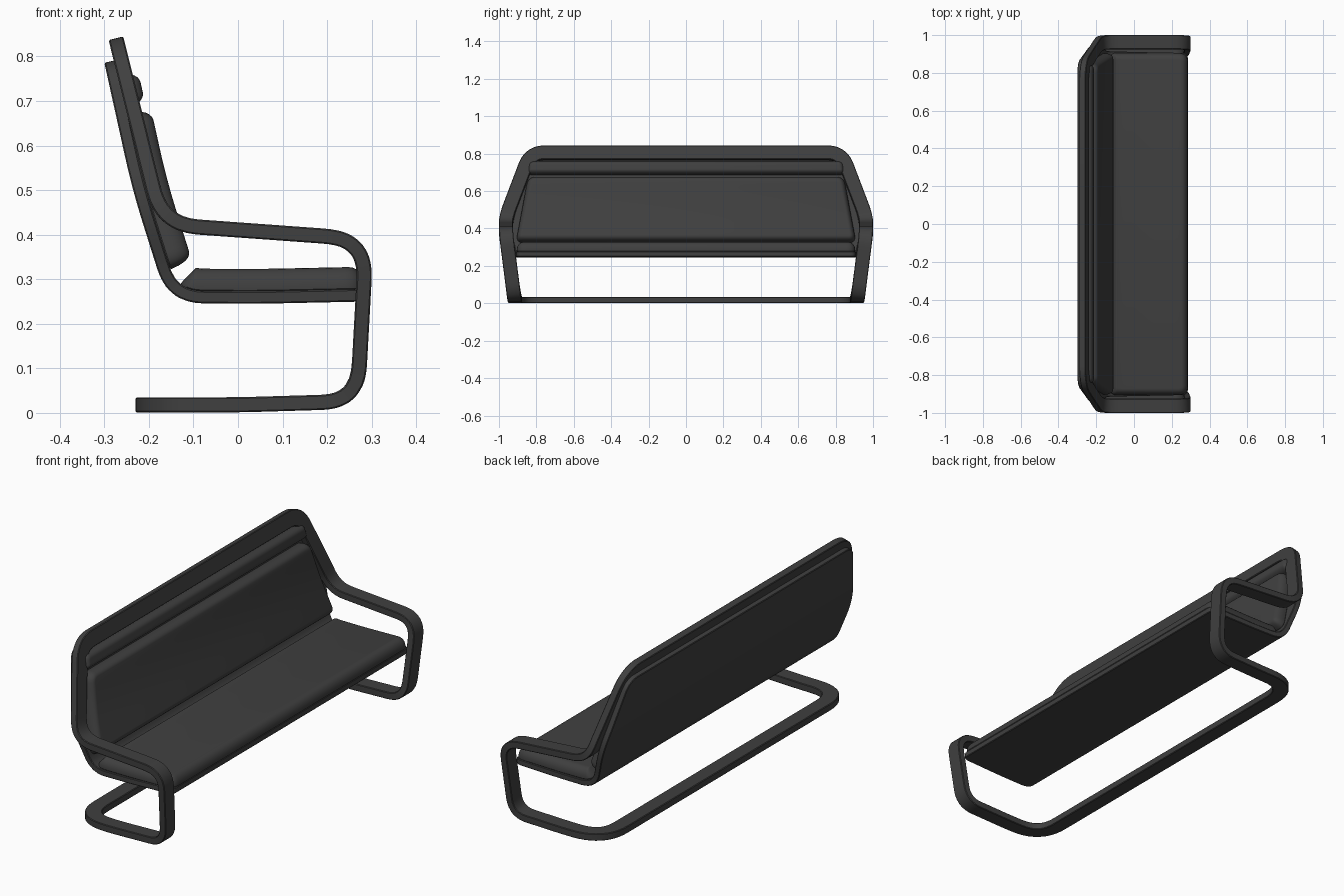
import bpy, math
from mathutils import Vector as V

if "Cube" in bpy.data.objects:
    bpy.data.objects.remove(bpy.data.objects["Cube"])

mat = bpy.data.materials.new("dark_grey")
mat.diffuse_color = (0.05, 0.05, 0.05, 1)
mat.use_nodes = True
mat.node_tree.nodes["Principled BSDF"].inputs["Base Color"].default_value = mat.diffuse_color


def round_path(pts, n=10):
    """Points (a, b, trim): each corner is cut back by trim and curved."""
    out = []
    for i, (a, b, t) in enumerate(pts):
        p = V((a, b))
        if t == 0:
            out.append(p)
            continue
        q0 = p + (V(pts[i - 1][:2]) - p).normalized() * t
        q1 = p + (V(pts[i + 1][:2]) - p).normalized() * t
        for k in range(n + 1):
            u = k / n
            out.append(q0 * (1 - u) ** 2 + p * 2 * u * (1 - u) + q1 * u * u)
    return out


class Sheet:
    """Bent sheet: side profile in x-z, swept along y."""
    def __init__(self, pts):
        self.p = round_path(pts)
        self.s = [0]
        for a, b in zip(self.p, self.p[1:]):
            self.s.append(self.s[-1] + (b - a).length)
        seg = [(b - a).normalized() for a, b in zip(self.p, self.p[1:])]
        self.t = [(a + b).normalized() for a, b in zip(seg[:1] + seg, seg + seg[-1:])]

    def at(self, s, y, h):
        i = 0
        while i < len(self.s) - 2 and s > self.s[i + 1]:
            i += 1
        u = (s - self.s[i]) / (self.s[i + 1] - self.s[i])
        p = self.p[i].lerp(self.p[i + 1], u)
        t = self.t[i].lerp(self.t[i + 1], min(max(u, 0), 1)).normalized()
        return (p.x - t.y * h, y, p.y + t.x * h)

    def near(self, x, z):
        best = (9, 0)
        for i in range(len(self.p) - 1):
            a, d = self.p[i], self.p[i + 1] - self.p[i]
            u = min(max((V((x, z)) - a).dot(d) / d.dot(d), 0), 1)
            best = min(best, ((a + d * u - V((x, z))).length, self.s[i] + u * d.length))
        return best[1]


def loop(half):
    """Rounded half outline (s, y), sampled along s and mirrored in y."""
    path = round_path(half)
    pts = []
    for a, b in zip(path, path[1:]):
        n = max(1, math.ceil(abs(b.x - a.x) / 0.02))
        pts += [a.lerp(b, k / n) for k in range(n)]
    pts = pts[1:]
    pts += [V((p.x, -p.y)) for p in reversed(pts)]
    nrm = []
    for i, p in enumerate(pts):
        d0 = (p - pts[i - 1]).normalized()
        d1 = (pts[(i + 1) % len(pts)] - p).normalized()
        m = V((-(d0 + d1).y, (d0 + d1).x)).normalized()
        nrm.append(m / max(0.5, m.dot(V((-d0.y, d0.x)))))
    return pts, nrm


def build(name, sheet, half, rings, hollow=False):
    """Stack rings (inset, height) of the outline; close as panel or tube."""
    pts, nrm = loop(half)
    n, m = len(pts), len(rings)
    verts, faces = [], []
    for d, h in rings:
        for p, q in zip(pts, nrm):
            e = p - q * d
            verts.append(sheet.at(e.x, e.y, h))
    for r in range(m if hollow else m - 1):
        a, b = r * n, (r + 1) % m * n
        for i in range(n):
            j = (i + 1) % n
            faces.append((a + i, a + j, b + j, b + i))
    if not hollow:
        o = (m - 1) * n
        for i in range(n // 2 - 1):
            c = (i, i + 1, n - 2 - i, n - 1 - i)
            faces += [c[::-1], tuple(o + k for k in c)]
    me = bpy.data.meshes.new(name)
    me.from_pydata(verts, [], faces)
    ob = bpy.data.objects.new(name, me)
    bpy.context.collection.objects.link(ob)
    me.materials.append(mat)
    bpy.ops.object.select_all(action='DESELECT')
    ob.select_set(True)
    bpy.context.view_layer.objects.active = ob
    bpy.ops.object.mode_set(mode='EDIT')
    bpy.ops.mesh.select_all(action='SELECT')
    bpy.ops.mesh.normals_make_consistent(inside=False)
    bpy.ops.object.mode_set(mode='OBJECT')
    bpy.ops.object.shade_smooth_by_angle(angle=math.radians(35))


# Continuous frame: floor loop, legs, arms and back surround
fs = Sheet([(-0.23, 0.018, 0), (0.0, 0.018, 0.05), (0.268, 0.026, 0.08), (0.288, 0.390, 0.09),
            (-0.170, 0.423, 0.08), (-0.274, 0.841, 0)])
W, T, c = 0.0375, 0.017, 0.003
end = fs.s[-1]
frame_half = [(W, 0, 0), (W, 0.913, 0.14), (fs.near(0.22, 0.02), 0.915, 0.05),
              (fs.near(0.285, 0.38), 0.9625, 0.05), (fs.near(-0.18, 0.46), 0.9625, 0.06),
              (end - W, 0.832, 0.08), (end - W, 0, 0)]
section = [(-W, -T + c), (-W, T - c), (-W + c, T), (W - c, T),
           (W, T - c), (W, -T + c), (W - c, -T), (-W + c, -T)]
build("frame", fs, frame_half, section, hollow=True)

# Bent seat and back shell
sh = Sheet([(-0.300, 0.786, 0), (-0.237, 0.50, 0.08), (-0.157, 0.246, 0.08),
            (0.05, 0.245, 0.05), (0.285, 0.250, 0)])
shell_half = [(0, 0, 0), (0, 0.855, 0.06), (sh.near(-0.227, 0.46), 0.955, 0.08),
              (sh.near(-0.17, 0.29), 0.915, 0.05), (sh.s[-1], 0.905, 0.03), (sh.s[-1], 0, 0)]
build("shell", sh, shell_half, [(0.003, 0), (0, 0.003), (0, 0.025), (0.003, 0.028)])


def cushion(name, top, bottom, w0, w1, height, r, trim):
    s0, s1 = sh.near(*top), sh.near(*bottom)
    half = [(s0, 0, 0), (s0, w0, trim), (s1, w1, trim), (s1, 0, 0)]
    rings = [(0.006, 0.022), (0, 0.030)]
    for k in range(7):
        a = k / 6 * math.pi / 2
        rings.append((r * (1 - math.cos(a)), height - (height - 0.035) * (1 - math.sin(a))))
    build(name, sh, half, rings)


# Cushions
cushion("back_cushion", (-0.225, 0.678), (-0.150, 0.322), 0.845, 0.910, 0.080, 0.028, 0.045)
cushion("headrest_cushion", (-0.245, 0.762), (-0.230, 0.690), 0.840, 0.850, 0.070, 0.025, 0.030)
cushion("seat_cushion", (-0.128, 0.290), (0.285, 0.290), 0.905, 0.905, 0.078, 0.035, 0.05)
